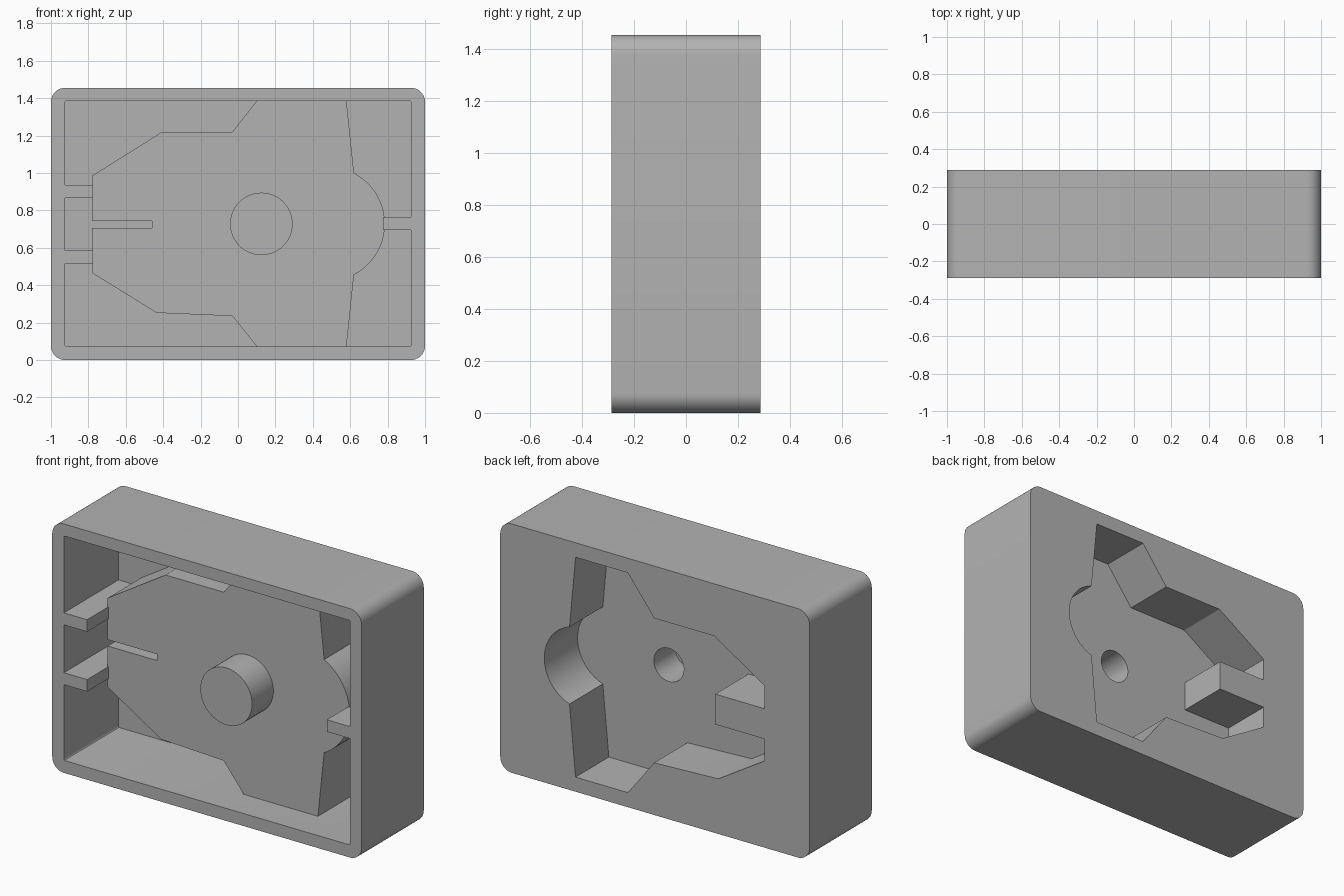
import bpy
import bmesh
from math import sin, cos, pi, atan2

cube = bpy.data.objects.get("Cube")
if cube:
    bpy.data.objects.remove(cube, do_unlink=True)

grey = bpy.data.materials.new("plain grey")
grey.use_nodes = True
colour = (0.45, 0.45, 0.45, 1)
grey.diffuse_color = colour
grey.node_tree.nodes["Principled BSDF"].inputs["Base Color"].default_value = colour

HEIGHT = 1.455
MID = HEIGHT / 2
FRONT, BACK = -0.2875, 0.2875
WALL = 0.07
FLOOR = BACK - WALL        # front face of the back wall
DECK = -0.09               # front face of the raised deck


def prism(name, outline, y0, y1):
    """Extrude an x-z outline from y0 to y1."""
    bm = bmesh.new()
    face = bm.faces.new([bm.verts.new((x, y0, z)) for x, z in outline])
    extruded = bmesh.ops.extrude_face_region(bm, geom=[face])["geom"]
    verts = [v for v in extruded if isinstance(v, bmesh.types.BMVert)]
    bmesh.ops.translate(bm, verts=verts, vec=(0, y1 - y0, 0))
    bmesh.ops.recalc_face_normals(bm, faces=bm.faces)
    mesh = bpy.data.meshes.new(name)
    bm.to_mesh(mesh)
    bm.free()
    mesh.materials.append(grey)
    obj = bpy.data.objects.new(name, mesh)
    bpy.context.collection.objects.link(obj)
    return obj


def arc(cx, cz, r, a0, a1, n):
    return [(cx + r * cos(a0 + (a1 - a0) * i / n),
             cz + r * sin(a0 + (a1 - a0) * i / n)) for i in range(n + 1)]


def rounded_rect(x0, x1, z0, z1, r, n):
    corners = [(x1 - r, z1 - r), (x0 + r, z1 - r), (x0 + r, z0 + r), (x1 - r, z0 + r)]
    return [p for i, (cx, cz) in enumerate(corners)
            for p in arc(cx, cz, r, i * pi / 2, (i + 1) * pi / 2, n)]


def rect(x0, x1, z0, z1):
    return [(x0, z0), (x1, z0), (x1, z1), (x0, z1)]


def circle(r):
    return arc(0.125, MID, r, 0, 2 * pi, 64)[:-1]


def bulge(radius, chord_x):
    """Rounded end of the deck, from its lower to its upper corner."""
    cx = 0.478
    half = (radius ** 2 - (chord_x - cx) ** 2) ** 0.5
    a = atan2(half, chord_x - cx)
    return arc(cx, MID, radius, -a, a, 32)


def combine(target, tool, operation):
    mod = target.modifiers.new(tool.name, "BOOLEAN")
    mod.object = tool
    mod.operation = operation
    mod.solver = "EXACT"
    bpy.context.view_layer.objects.active = target
    bpy.ops.object.modifier_apply(modifier=mod.name)
    bpy.data.objects.remove(tool, do_unlink=True)


# Rounded case, hollowed from the front
case = prism("case", rounded_rect(-1, 1, 0, HEIGHT, 0.075, 10), FRONT, BACK)
combine(case, prism("front_cavity", rounded_rect(-0.925, 0.925, 0.073, 1.385, 0.008, 3),
                    FRONT - 0.1, FLOOR), "DIFFERENCE")

# Raised deck with a narrow slot, its ends buried in the case walls
deck_outline = [(0.1, 0.04), (0.1, 0.073), (-0.03, 0.235), (-0.435, 0.252), (-0.78, 0.465),
                (-0.78, 0.705), (-0.46, 0.705), (-0.46, 0.742), (-0.78, 0.742),
                (-0.78, 0.985), (-0.405, 1.22), (-0.03, 1.22), (0.1, 1.385),
                (0.1, 1.42), (0.58, 1.42), (0.58, 1.385)]
deck_outline += bulge(0.307, 0.62)[::-1] + [(0.58, 0.073), (0.58, 0.04)]
combine(case, prism("deck", deck_outline, DECK, FLOOR + 0.03), "UNION")

# Hollow peg and the three ribs
combine(case, prism("peg", circle(0.167), FRONT, DECK + 0.03), "UNION")
for x0, x1, z in [(-0.95, -0.775, 0.9), (-0.95, -0.775, 0.55), (0.775, 0.95, 0.73)]:
    rib = prism("rib", rect(x0, x1, z - 0.035, z + 0.035), FRONT + 0.0005, FLOOR + 0.02)
    combine(case, rib, "UNION")

# Pocket in the back that follows the deck one wall thickness inside
pocket_outline = [(0.175, 0.085), (0.005, 0.305), (-0.41, 0.322), (-0.71, 0.507),
                  (-0.71, 0.635), (-0.39, 0.635), (-0.39, 0.812), (-0.71, 0.812),
                  (-0.71, 0.945), (-0.385, 1.15), (0.005, 1.15), (0.175, 1.37), (0.513, 1.37)]
pocket_outline += bulge(0.237, 0.552)[::-1] + [(0.513, 0.085)]
combine(case, prism("back_pocket", pocket_outline, DECK + WALL, BACK + 0.1), "DIFFERENCE")
combine(case, prism("peg_bore", circle(0.097), FRONT + WALL, DECK + WALL + 0.05), "DIFFERENCE")

# Smooth the round corners and keep the edges sharp
bpy.ops.object.select_all(action="DESELECT")
case.select_set(True)
bpy.context.view_layer.objects.active = case
bpy.ops.object.shade_smooth_by_angle(angle=pi / 6)
